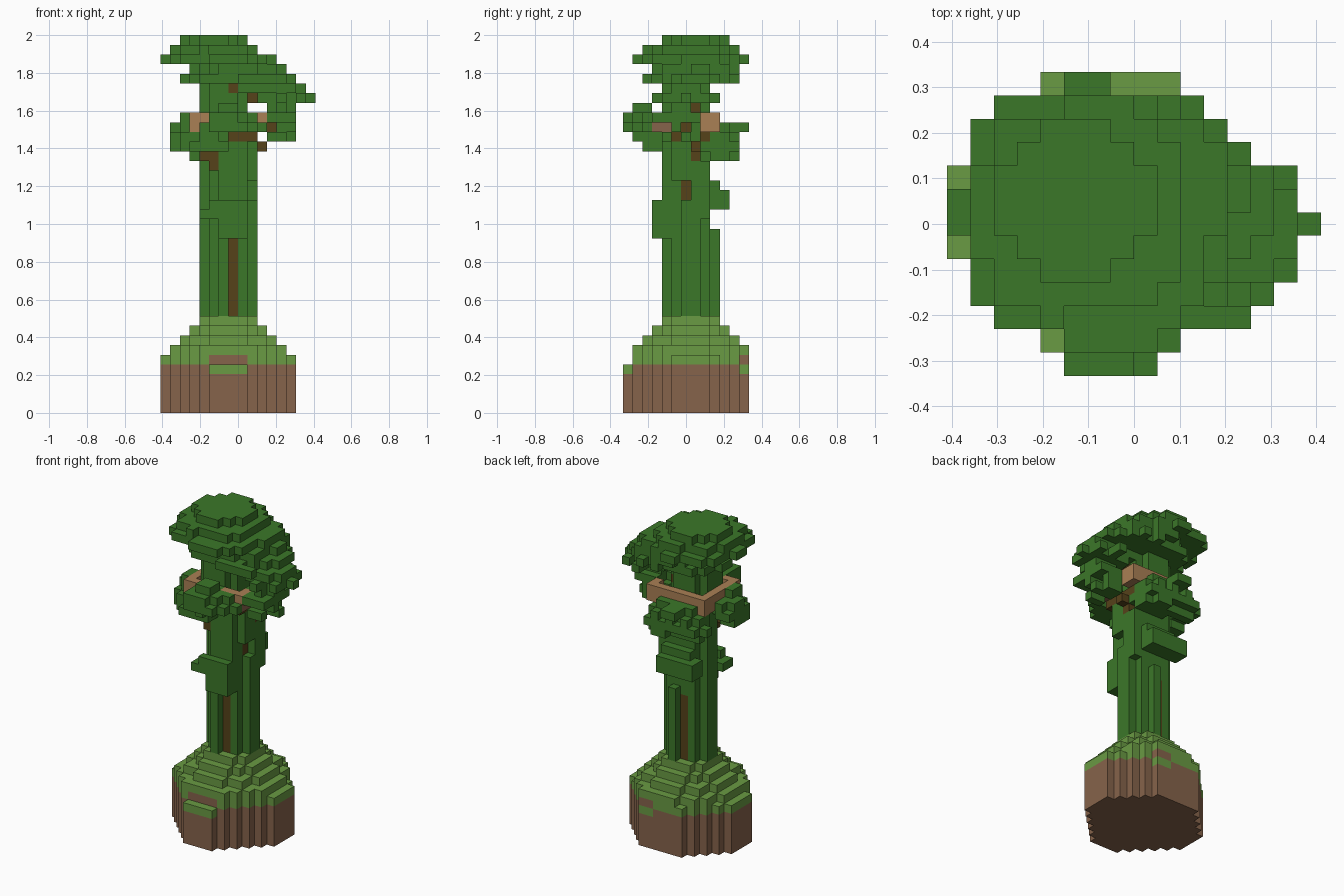
import bpy
import random
from mathutils import Vector

cube = bpy.data.objects.get("Cube")
if cube:
    bpy.data.objects.remove(cube, do_unlink=True)

random.seed(4)
V = 2 / 39                      # block size
ORIGIN = Vector((-8, -6.5, 0))  # grid corner, in blocks

COLOURS = {
    "leaf green": (0.044, 0.185, 0.022),
    "grass green": (0.142, 0.325, 0.056),
    "soil brown": (0.240, 0.126, 0.070),
    "bark brown": (0.092, 0.054, 0.010),
    "plank tan": (0.400, 0.215, 0.090),
}
MATS = {}
for name, rgb in COLOURS.items():
    m = bpy.data.materials.new(name)
    m.use_nodes = True
    m.diffuse_color = (*rgb, 1)
    m.node_tree.nodes["Principled BSDF"].inputs["Base Color"].default_value = (*rgb, 1)
    MATS[name] = m

cells = {}  # block position -> (part, colour)


def span(xs, ys, zs):
    """All blocks in an inclusive range."""
    return [(x, y, z) for x in range(xs[0], xs[1] + 1)
            for y in range(ys[0], ys[1] + 1) for z in range(zs[0], zs[1] + 1)]


def box(part, colour, *ranges):
    for cell in span(*ranges):
        cells[cell] = (part, colour)


def disc(part, colour, z, cx, cy, rx, ry, rough=0.0):
    """Fill one elliptical layer, with an optionally ragged edge."""
    for x in range(16):
        for y in range(13):
            d = ((x + .5 - cx) / rx) ** 2 + ((y + .5 - cy) / ry) ** 2
            if d <= 1.02 + random.uniform(-rough, rough):
                cells.setdefault((x, y, z), (part, colour))


def blob(part, c, r):
    """Fill a ragged leaf clump."""
    for cell in span((1, 13), (0, 12), (26, 31)):
        p = Vector(cell) + Vector((.5, .5, .5)) - Vector(c)
        d = sum((a / b) ** 2 for a, b in zip(p, r))
        if d <= 1 + random.uniform(-.4, .3):
            cells.setdefault(cell, (part, "leaf green"))


# Round soil base with a grassy rim
ROWS = [(5, 8), (4, 9), (3, 10), (2, 11), (1, 12), (0, 13), (0, 13),
        (0, 13), (0, 13), (1, 12), (2, 11), (3, 10), (4, 9)]
for y, row in enumerate(ROWS):
    box("soil_base", "soil brown", row, (y, y), (0, 4))
    if y:
        box("grass_mound", "grass green", row, (y, y), (5, 5))

# Stepped grass mound
for i, r in enumerate((6, 5, 4, 3)):
    disc("grass_mound", "grass green", 6 + i, 7, 6.9, r, r)

# Bare soil patches and grass lips, front and back
box("soil_base", "soil brown", (5, 8), (1, 1), (5, 5))
box("grass_mound", "grass green", (5, 8), (0, 0), (4, 4))
box("soil_base", "soil brown", (8, 9), (12, 12), (5, 5))
box("grass_mound", "grass green", (8, 9), (12, 12), (4, 4))
box("grass_mound", "grass green", (7, 9), (12, 12), (6, 6))

# Vine-covered trunk, with bark showing in the gaps
for y, row in {5: (5, 8), 6: (4, 8), 7: (4, 9), 8: (5, 8)}.items():
    box("trunk", "leaf green", row, (y, y), (10, 27))
box("trunk", "leaf green", (9, 9), (6, 6), (10, 21))
box("trunk", "leaf green", (4, 8), (5, 7), (28, 33))
box("trunk", "leaf green", (5, 7), (4, 8), (28, 33))
box("trunk", "bark brown", (7, 7), (5, 5), (10, 17))
box("trunk", "bark brown", (6, 6), (8, 8), (10, 17))

# Hanging vines and leafy ledges
vines = [
    ((6, 6), (4, 4), (10, 27)), ((7, 8), (4, 4), (18, 27)),
    ((7, 7), (9, 9), (10, 18)),
    ((6, 8), (3, 3), (18, 21)), ((4, 4), (3, 3), (20, 20)),
    ((5, 5), (3, 3), (20, 21)), ((4, 5), (4, 4), (20, 20)),
    ((4, 8), (9, 10), (21, 22)), ((5, 8), (9, 9), (23, 23)),
    ((9, 9), (8, 8), (20, 25)), ((9, 9), (5, 6), (24, 27)),
]
for v in vines:
    box("hanging_vines", "leaf green", *v)

# Exposed bark spots
for x, y, z0, z1 in [(8, 6, 22, 23), (9, 7, 26, 26), (10, 7, 27, 27), (4, 4, 26, 26),
                     (5, 4, 25, 26), (7, 4, 33, 33), (8, 7, 31, 31)]:
    box("trunk", "bark brown", (x, x), (y, y), (z0, z1))

# Lookout floor
box("lookout_floor", "bark brown", (5, 9), (4, 8), (28, 28))
box("lookout_floor", "leaf green", (6, 6), (4, 4), (28, 28))
box("lookout_floor", "bark brown", (11, 11), (6, 6), (29, 29))

# Plank railing around the lookout
rails = [((3, 3), (3, 9), (29, 30)), ((3, 10), (9, 9), (29, 30)),
         ((8, 10), (3, 3), (30, 30)), ((10, 10), (4, 4), (30, 30)),
         ((10, 10), (8, 8), (29, 30)), ((4, 4), (3, 3), (30, 30))]
for r in rails:
    box("lookout_railing", "plank tan", *r)
box("lookout_railing", "soil brown", (10, 10), (3, 4), (29, 29))

# Leaf clumps around the lookout
blob("lower_leaves", (2.5, 5.6, 28.6), (1.8, 2.3, 1.8))
blob("lower_leaves", (7, 2.2, 30), (2.8, 2.3, 1.5))
blob("lower_leaves", (12.2, 5.6, 29.8), (1.9, 2.9, 2.1))
blob("lower_leaves", (4.5, 10.2, 27.8), (2.4, 1.7, 1.6))
blob("lower_leaves", (8, 10, 27.6), (2.4, 2.1, 1.7))
blob("lower_leaves", (5.3, 3, 28), (1.8, 1.5, 1.3))
leaves = [
    ((6, 7), (0, 0), (29, 30)), ((5, 8), (0, 0), (29, 29)),
    ((5, 6), (11, 12), (29, 29)), ((8, 8), (10, 11), (26, 26)),
    ((6, 7), (1, 2), (31, 31)), ((2, 2), (4, 5), (30, 30)),
    ((1, 2), (4, 5), (27, 27)), ((4, 8), (9, 9), (27, 28)),
    ((4, 8), (10, 10), (29, 29)), ((8, 9), (2, 2), (30, 30)),
    ((9, 10), (2, 2), (29, 29)), ((11, 11), (3, 4), (30, 30)),
    ((11, 13), (5, 7), (30, 30)), ((11, 13), (5, 6), (31, 31)),
]
for r in leaves:
    box("lower_leaves", "leaf green", *r)

# Gaps in the leaves that reveal the planks and bark
gaps = [
    ((11, 13), (3, 4), (29, 29)), ((11, 13), (8, 9), (30, 30)),
    ((4, 4), (0, 2), (30, 30)), ((7, 9), (0, 3), (28, 28)),
    ((10, 13), (5, 5), (28, 28)), ((11, 11), (0, 5), (29, 29)),
    ((12, 13), (6, 6), (29, 29)), ((9, 13), (7, 7), (31, 31)),
]
for r in gaps:
    for cell in span(*r):
        cells.pop(cell, None)

# Drooping branch
droop = [((10, 14), (5, 7), (32, 32)), ((15, 15), (6, 6), (32, 32)),
         ((14, 14), (4, 8), (32, 32)), ((12, 12), (3, 9), (32, 32)),
         ((14, 14), (5, 7), (33, 33))]
for r in droop:
    box("drooping_branch", "leaf green", *r)
box("drooping_branch", "bark brown", (9, 9), (6, 6), (32, 33))

# Layered crown
LAYERS = [(33, 10.5, 6, 4.2, 2.2), (34, 8, 7, 5.7, 4.7), (35, 7.9, 7.4, 4.8, 4.3),
          (36, 6.4, 7, 5.6, 5.4), (37, 5.6, 7, 4.6, 4.7)]
for z, *shape in LAYERS:
    disc("crown", "leaf green", z, *shape, rough=.16)
disc("crown", "leaf green", 38, 5.5, 7.5, 3.5, 3.5)
tips = [((0, 0), (6, 7), (36, 36)), ((5, 6), (12, 12), (36, 36)),
        ((5, 8), (1, 1), (36, 36)), ((1, 9), (3, 10), (36, 36)),
        ((2, 8), (2, 11), (36, 36)), ((9, 12), (2, 2), (34, 34))]
for r in tips:
    box("crown", "leaf green", *r)

# Mesh each part, keeping only the outer faces
AXES = [Vector(a) for a in ((1, 0, 0), (0, 1, 0), (0, 0, 1))]
parts = {}
for cell, (part, colour) in cells.items():
    parts.setdefault(part, []).append((cell, colour))

for part, blocks in parts.items():
    names = sorted({c for _, c in blocks})
    index, faces, slots = {}, [], []
    for cell, colour in blocks:
        centre = Vector(cell) + Vector((.5, .5, .5))
        for i, axis in enumerate(AXES):
            for s in (-1, 1):
                n = axis * s
                if tuple(int(a + b) for a, b in zip(cell, n)) in cells:
                    continue
                u = AXES[(i + 1) % 3] * s
                w = AXES[(i + 2) % 3]
                quad = []
                for a, b in ((-1, -1), (1, -1), (1, 1), (-1, 1)):
                    p = centre + (n + u * a + w * b) / 2
                    key = tuple(round(k) for k in p)
                    quad.append(index.setdefault(key, len(index)))
                faces.append(quad)
                slots.append(names.index(colour))
    mesh = bpy.data.meshes.new(part)
    mesh.from_pydata([(Vector(k) + ORIGIN) * V for k in index], [], faces)
    for name in names:
        mesh.materials.append(MATS[name])
    for poly, slot in zip(mesh.polygons, slots):
        poly.material_index = slot
    bpy.context.collection.objects.link(bpy.data.objects.new(part, mesh))
